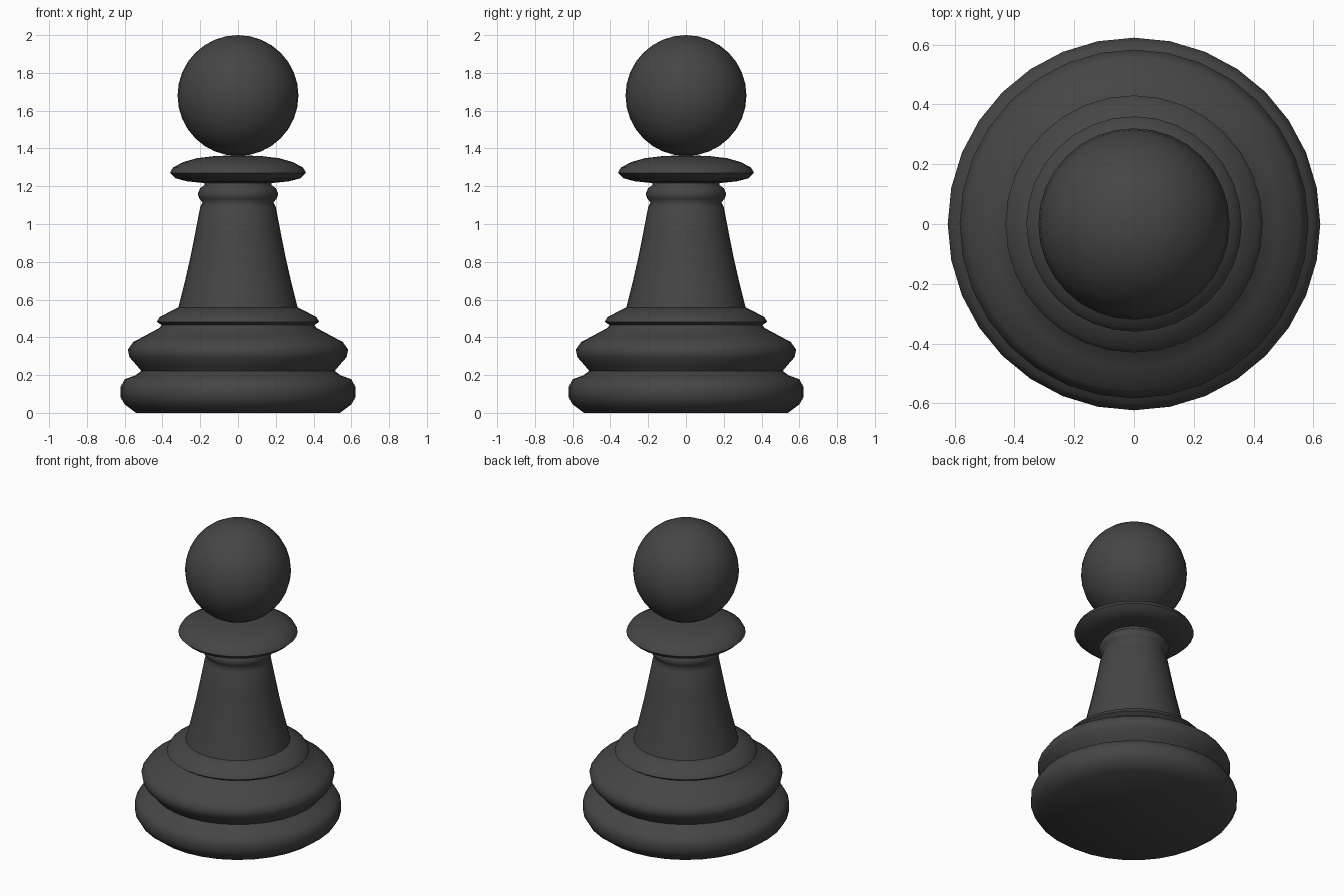
import bpy, bmesh, math

if "Cube" in bpy.data.objects:
    bpy.data.objects.remove(bpy.data.objects["Cube"])

SEG = 32
mat = bpy.data.materials.new("charcoal")
mat.diffuse_color = (0.06, 0.06, 0.06, 1)
mat.use_nodes = True
mat.node_tree.nodes["Principled BSDF"].inputs["Base Color"].default_value = mat.diffuse_color


def finish(obj, angle):
    obj.data.materials.append(mat)
    bpy.ops.object.select_all(action='DESELECT')
    obj.select_set(True)
    bpy.context.view_layer.objects.active = obj
    bpy.ops.object.shade_smooth_by_angle(angle=math.radians(angle))


def lathe(name, profile, angle=60):
    """Revolve (radius, height) points around z and close both ends."""
    bm = bmesh.new()
    rings = [[bm.verts.new((r * math.cos(2 * math.pi * i / SEG),
                            r * math.sin(2 * math.pi * i / SEG), z))
              for i in range(SEG)] for r, z in profile]
    for a, b in zip(rings, rings[1:]):
        for i in range(SEG):
            j = (i + 1) % SEG
            bm.faces.new((a[i], a[j], b[j], b[i]))
    bm.faces.new(rings[0][::-1])
    bm.faces.new(rings[-1])
    me = bpy.data.meshes.new(name)
    bm.to_mesh(me)
    bm.free()
    obj = bpy.data.objects.new(name, me)
    bpy.context.collection.objects.link(obj)
    finish(obj, angle)


# Stepped base with two rounded rolls and a small upper ring
lathe("base", [(0.54, 0), (0.60, 0.045), (0.623, 0.085), (0.623, 0.135),
               (0.60, 0.178), (0.545, 0.198), (0.512, 0.222), (0.535, 0.25),
               (0.575, 0.295), (0.583, 0.335), (0.555, 0.375),
               (0.48, 0.415), (0.415, 0.45), (0.405, 0.465), (0.43, 0.482),
               (0.415, 0.508), (0.32, 0.557)], 70)

# Tapered stem with a neck ring
lathe("stem", [(0.318, 0.55), (0.285, 0.68), (0.255, 0.81), (0.227, 0.95),
               (0.20, 1.09), (0.188, 1.115), (0.205, 1.135), (0.213, 1.16),
               (0.20, 1.19), (0.178, 1.205), (0.178, 1.23)], 70)

# Thin rounded collar
lathe("collar", [(0.18, 1.217), (0.27, 1.226), (0.33, 1.242), (0.36, 1.27),
                 (0.345, 1.298), (0.29, 1.328), (0.22, 1.348),
                 (0.12, 1.36), (0.03, 1.363)], 70)

# Ball head
bpy.ops.mesh.primitive_uv_sphere_add(segments=SEG, ring_count=16, radius=0.32,
                                     location=(0, 0, 1.68))
head = bpy.context.object
head.name = "head"
finish(head, 60)
